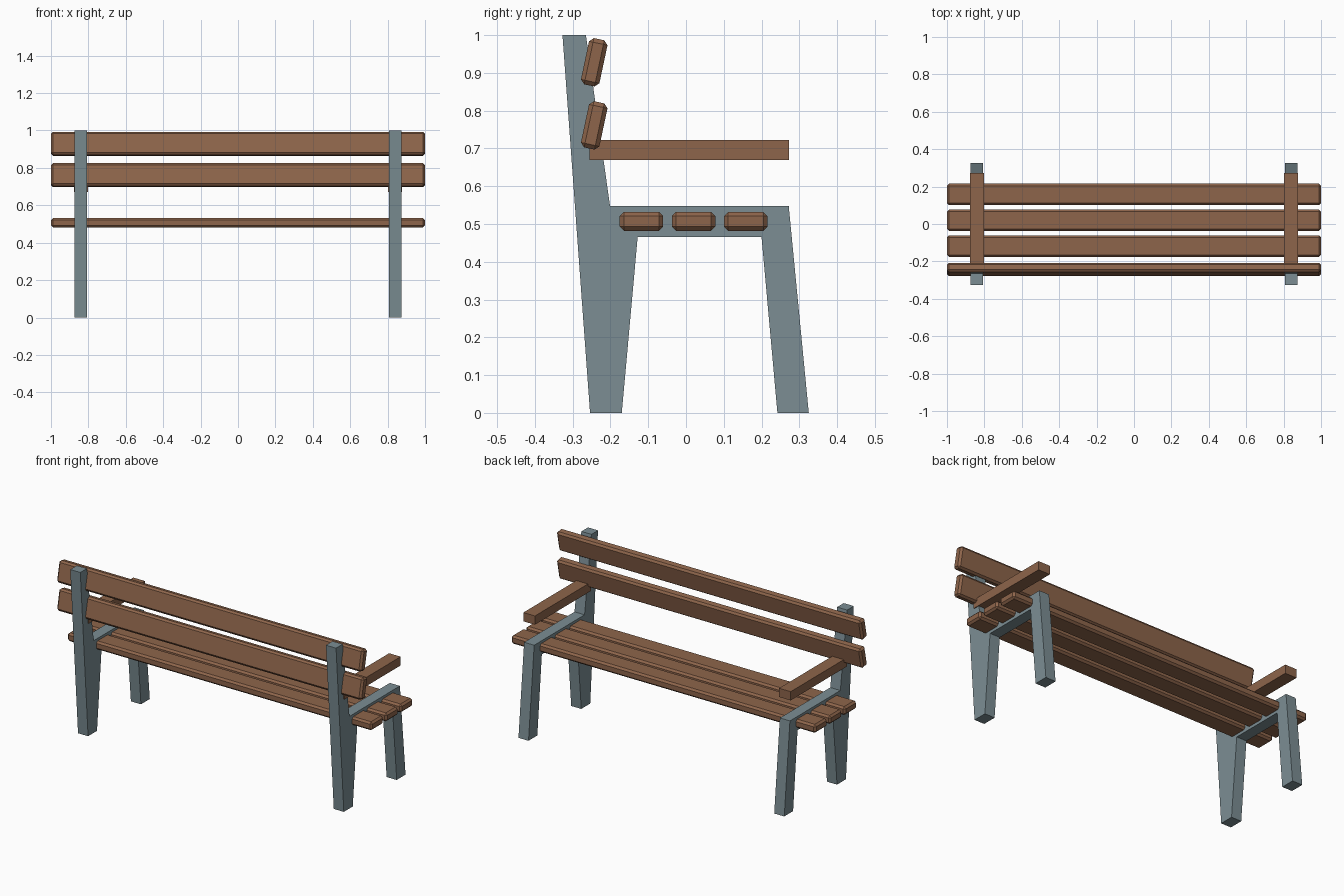
import bpy
import bmesh
from math import radians
from mathutils import Matrix

cube = bpy.data.objects.get("Cube")
if cube:
    bpy.data.objects.remove(cube, do_unlink=True)


def make_material(name, rgb):
    mat = bpy.data.materials.new(name)
    mat.use_nodes = True
    mat.diffuse_color = (*rgb, 1)
    mat.node_tree.nodes["Principled BSDF"].inputs["Base Color"].default_value = (*rgb, 1)
    return mat


wood = make_material("brown wood", (0.27, 0.13, 0.07))
metal = make_material("grey blue metal", (0.2, 0.27, 0.295))


def finish(name, bm, mat):
    bmesh.ops.recalc_face_normals(bm, faces=bm.faces)
    mesh = bpy.data.meshes.new(name)
    bm.to_mesh(mesh)
    bm.free()
    mesh.materials.append(mat)
    obj = bpy.data.objects.new(name, mesh)
    bpy.context.collection.objects.link(obj)
    return obj


def box(name, size, location, tilt=0, chamfer=0):
    bm = bmesh.new()
    bmesh.ops.create_cube(bm, size=1, matrix=Matrix.Diagonal((*size, 1)))
    obj = finish(name, bm, wood)
    obj.location = location
    obj.rotation_euler.x = radians(tilt)
    if chamfer:
        bevel = obj.modifiers.new("Chamfer", "BEVEL")
        bevel.width = chamfer
        bevel.segments = 1
    return obj


# Side frame outline as (y, z): back post, seat rail and front leg in one piece
outline = [(-0.254, 0), (-0.17, 0), (-0.128, 0.465), (0.2, 0.465), (0.242, 0),
           (0.325, 0), (0.272, 0.547), (-0.201, 0.547), (-0.265, 1), (-0.327, 1)]


def side_frame(name, x, width):
    bm = bmesh.new()
    face = bm.faces.new([bm.verts.new((x - width / 2, y, z)) for y, z in outline])
    extruded = bmesh.ops.extrude_face_region(bm, geom=[face])["geom"]
    verts = [v for v in extruded if isinstance(v, bmesh.types.BMVert)]
    bmesh.ops.translate(bm, verts=verts, vec=(width, 0, 0))
    return finish(name, bm, metal)


# Frames and armrests on both sides
for side, sign in (("left", 1), ("right", -1)):
    side_frame(side + "_frame", sign * 0.84, 0.066)
    box(side + "_armrest", (0.076, 0.527, 0.052), (sign * 0.84, 0.0085, 0.696))

# Seat slats
for i, y in enumerate((-0.118, 0.02, 0.158)):
    box(f"seat_slat_{i + 1}", (2, 0.115, 0.05), (0, y, 0.507), chamfer=0.011)

# Tilted backrest slats
for name, z in (("lower", 0.761), ("upper", 0.928)):
    box(name + "_back_slat", (2, 0.05, 0.125), (0, -0.243, z), tilt=-12, chamfer=0.011)
